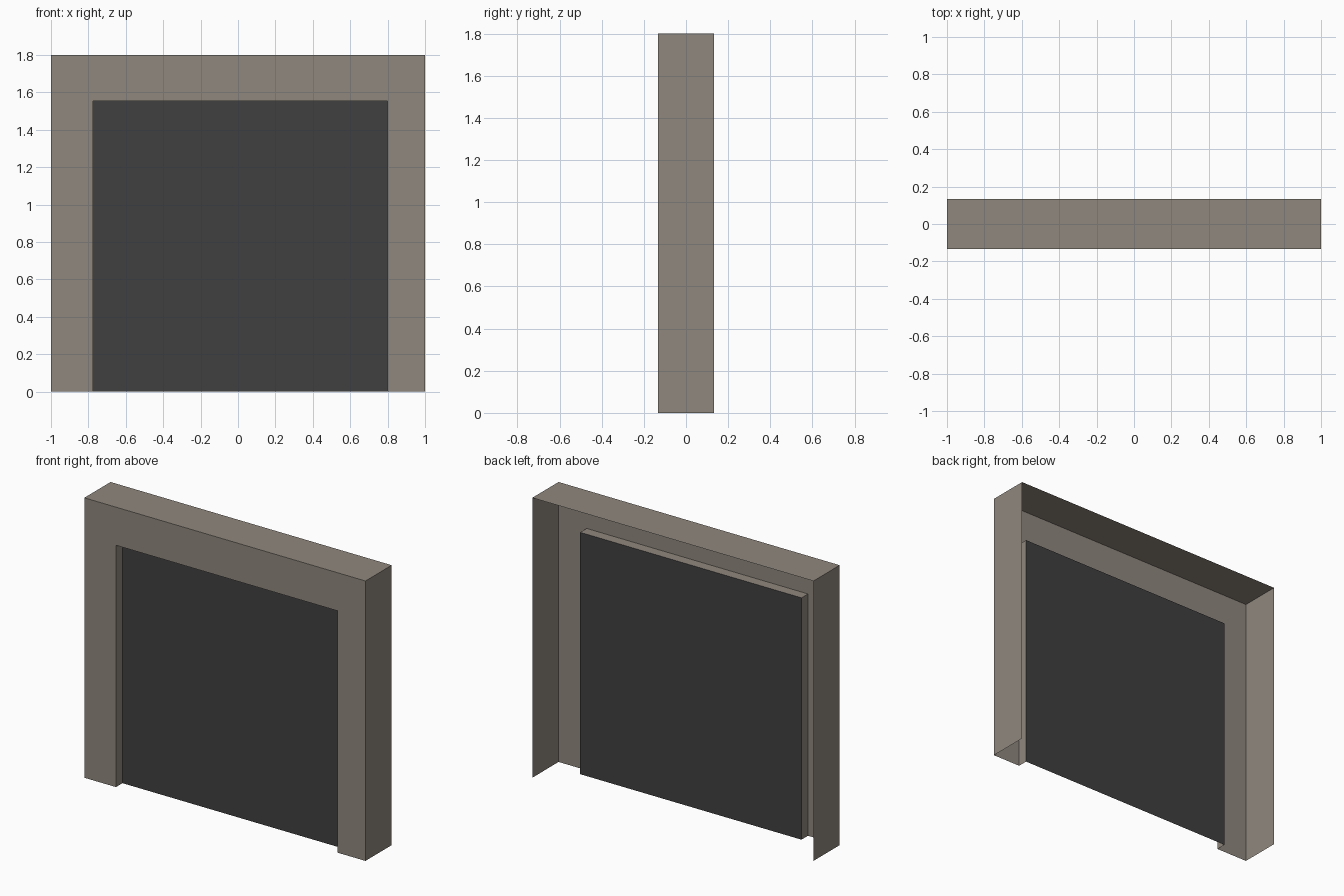
import bpy, bmesh

if "Cube" in bpy.data.objects:
    bpy.data.objects.remove(bpy.data.objects["Cube"])

FRONT, BACK, PANEL = -0.133, 0.133, -0.067   # y of frame face, open back, recessed panel
HEIGHT = 1.8


def material(name, rgb):
    m = bpy.data.materials.new(name)
    m.diffuse_color = (*rgb, 1)
    m.use_nodes = True
    m.node_tree.nodes["Principled BSDF"].inputs["Base Color"].default_value = m.diffuse_color
    return m


stone = material("warm grey stone", (0.275, 0.242, 0.205))
dark = material("charcoal", (0.051, 0.051, 0.051))


def arch(left, right, top):
    """Corner points (x, z) of an upside-down U, left foot to right foot."""
    return [(left, 0), (left, top), (right, top), (right, 0)]


def sheet(name, rows, mat, closed=False):
    """Join neighbouring rows of points with quads (a single row gives one face)."""
    bm = bmesh.new()
    rows = [[bm.verts.new(p) for p in row] for row in rows]
    if closed:
        bm.faces.new(rows[0][::-1])
    for a, b in zip(rows, rows[1:]):
        for i in range(len(a) - 1):
            bm.faces.new((a[i], a[i + 1], b[i + 1], b[i]))
    bm.normal_update()
    me = bpy.data.meshes.new(name)
    bm.to_mesh(me)
    bm.free()
    me.materials.append(mat)
    ob = bpy.data.objects.new(name, me)
    bpy.context.collection.objects.link(ob)
    return ob


def at(profile, y):
    return [(x, y, z) for x, z in profile]


outer = arch(-1, 1, HEIGHT)
inner = arch(-0.775, 0.8, 1.555)

# Door surround: outer walls, front face and opening reveal, open at the back
sheet("door_surround",
      [at(outer, BACK), at(outer, FRONT), at(inner, FRONT), at(inner, PANEL)], stone)

# Recessed dark panel filling the opening
panel = sheet("door_panel", [at(inner, PANEL)], dark, closed=True)

# Make every sheet face outwards
for ob in bpy.context.collection.objects:
    me = ob.data
    front = [p for p in me.polygons if abs(p.normal.y) > 0.9]
    if front[0].normal.y > 0:
        me.flip_normals()
